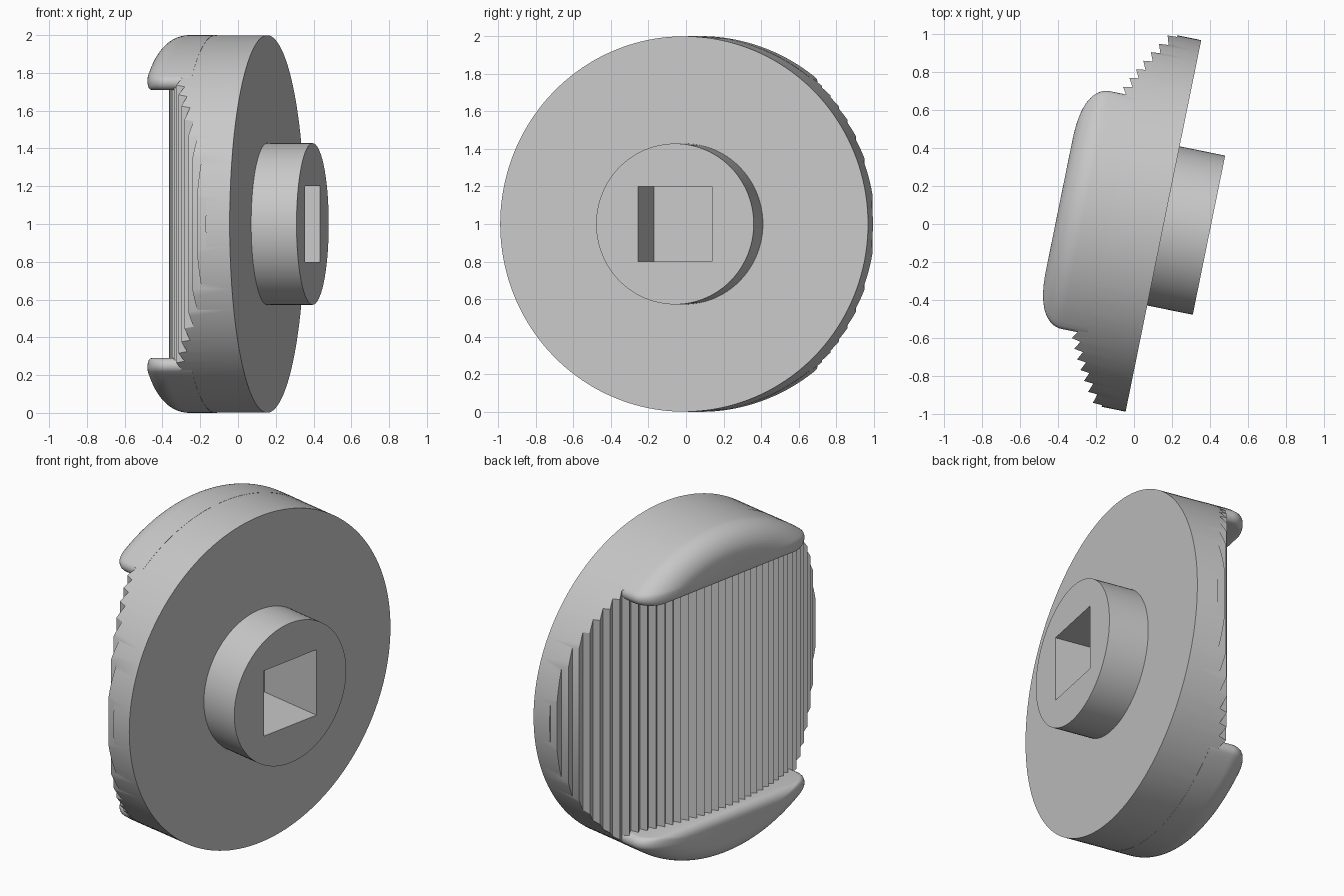
import bpy, bmesh, math
from mathutils import Matrix

old = bpy.data.objects.get("Cube")
if old:
    bpy.data.objects.remove(old, do_unlink=True)

grey = bpy.data.materials.new("plain_grey")
grey.use_nodes = True
color = (0.58, 0.58, 0.58, 1)
grey.diffuse_color = color
grey.node_tree.nodes["Principled BSDF"].inputs["Base Color"].default_value = color

# Knob frame: local x runs across the ribs, local z points out of the gripping side
tilt = math.radians(11.5)
s, c = math.sin(tilt), math.cos(tilt)
frame = Matrix(((s, 0, -c, 0.155), (c, 0, s, -0.01), (0, -1, 0, 1), (0, 0, 0, 1)))

RIM, TOP, FILLET = 1.0, 0.56, 0.14
CHORD, EDGE, CORNER = 0.71, 0.048, 0.04


def loft(name, rings):
    """Skin equal-length closed rings and cap both ends."""
    bm = bmesh.new()
    loops = [[bm.verts.new(p) for p in ring] for ring in rings]
    n = len(loops[0])
    for a, b in zip(loops, loops[1:]):
        for i in range(n):
            j = (i + 1) % n
            bm.faces.new((a[i], a[j], b[j], b[i]))
    bm.faces.new(loops[0][::-1])
    bm.faces.new(loops[-1])
    bmesh.ops.recalc_face_normals(bm, faces=bm.faces)
    mesh = bpy.data.meshes.new(name)
    bm.to_mesh(mesh)
    bm.free()
    mesh.materials.append(grey)
    ob = bpy.data.objects.new(name, mesh)
    bpy.context.collection.objects.link(ob)
    ob.matrix_world = frame
    return ob


def activate(ob):
    bpy.ops.object.select_all(action='DESELECT')
    ob.select_set(True)
    bpy.context.view_layer.objects.active = ob


def boolean(ob, cutter, operation):
    mod = ob.modifiers.new("cut", 'BOOLEAN')
    mod.operation, mod.object, mod.solver = operation, cutter, 'EXACT'
    activate(ob)
    bpy.ops.object.modifier_apply(modifier=mod.name)


def circle(r, z, n=160):
    return [(r * math.cos(math.tau * i / n), r * math.sin(math.tau * i / n), z)
            for i in range(n)]


def inset(z, radius):
    """How far a quarter-round of this radius has pulled in at height z."""
    d = max(0, z - (TOP - radius))
    return radius - math.sqrt(max(0, radius ** 2 - d ** 2))


def lip_outline(z, side):
    """Circle segment with rounded corners at height z."""
    pull = inset(z, EDGE)
    r_out, chord, corner = RIM - inset(z, FILLET), CHORD + pull, CORNER - pull / 2
    cy = chord + corner
    cx = math.sqrt((r_out - corner) ** 2 - cy ** 2)
    a = math.atan2(cy, cx)
    half = []
    for i in range(9):                      # rounded corner
        t = -math.pi / 2 + (a + math.pi / 2) * i / 8
        half.append((cx + corner * math.cos(t), cy + corner * math.sin(t)))
    for i in range(1, 25):                  # outer arc up to the middle
        t = a + (math.pi / 2 - a) * i / 24
        half.append((r_out * math.cos(t), r_out * math.sin(t)))
    full = half + [(-x, y) for x, y in half[-2::-1]]
    return [(x, side * y, z) for x, y in full]


def round_levels(radius, steps):
    """Heights through a quarter-round that ends at the top."""
    return [TOP - radius + radius * math.sin(math.pi / 2 * i / steps) for i in range(steps + 1)]


# Disc body: round blank trimmed by a domed sawtooth prism
levels = round_levels(FILLET, 14)
body = loft("ribbed_disc", [circle(RIM - 0.001 - inset(z, FILLET), z) for z in [0] + levels])
TEETH, DOME_R, CREST, DEPTH = 40, 1.7, 0.495, 0.04
profile = [(-1.2, -0.2)]
for i in range(-TEETH, TEETH + 1):
    a = math.asin(i / TEETH / DOME_R * 1.04)
    r = DOME_R - (DEPTH if i % 2 else 0)
    profile.append((r * math.sin(a), CREST - DOME_R + r * math.cos(a)))
profile.append((1.2, -0.2))
prism = loft("rib_cutter", [[(x, y, z) for x, z in profile] for y in (-1.2, 1.2)])
boolean(body, prism, 'INTERSECT')

# Hub on the flat side
hub = loft("hub", [circle(0.428, z, 96) for z in (0.005, -0.245)])

# Square socket through the hub into the disc
square = [(-0.2, -0.2), (0.2, -0.2), (0.2, 0.2), (-0.2, 0.2)]
socket = loft("socket_cutter", [[(x, y, z) for x, y in square] for z in (-0.4, 0.175)])
for ob in (body, hub):
    boolean(ob, socket, 'DIFFERENCE')
for ob in (prism, socket):
    bpy.data.objects.remove(ob, do_unlink=True)

# Rounded finger lips above and below the ribs
lip_levels = [0.28] + sorted({round(z, 4) for z in levels + round_levels(EDGE, 8)})
lips = [loft(name, [lip_outline(z, side) for z in lip_levels])
        for name, side in (("upper_lip", -1), ("lower_lip", 1))]

for ob in [body, hub] + lips:
    activate(ob)
    bpy.ops.object.shade_smooth_by_angle(angle=math.radians(30))
